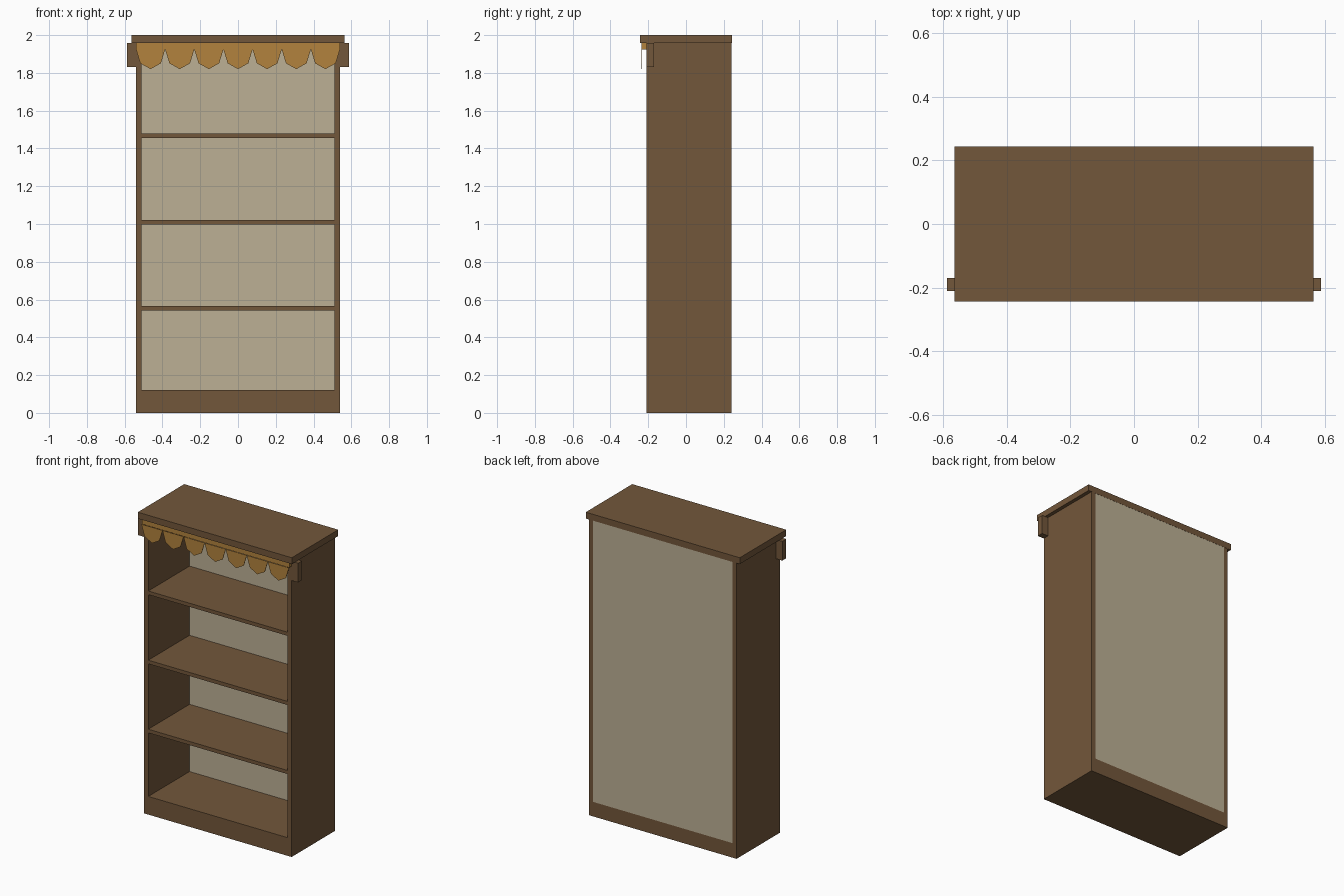
import bpy, bmesh, math

if "Cube" in bpy.data.objects:
    bpy.data.objects.remove(bpy.data.objects["Cube"])


def material(name, rgb):
    m = bpy.data.materials.new(name)
    m.diffuse_color = (*rgb, 1)
    m.use_nodes = True
    m.node_tree.nodes["Principled BSDF"].inputs["Base Color"].default_value = m.diffuse_color
    return m


WOOD = material("brown wood", (0.171, 0.095, 0.043))
PANEL = material("beige panel", (0.507, 0.434, 0.301))
CLOTH = material("golden cloth", (0.448, 0.224, 0.047))


def finish(name, bm, mat):
    bmesh.ops.recalc_face_normals(bm, faces=bm.faces)
    me = bpy.data.meshes.new(name)
    bm.to_mesh(me)
    bm.free()
    me.materials.append(mat)
    ob = bpy.data.objects.new(name, me)
    bpy.context.collection.objects.link(ob)
    return ob


def box(name, x, y, z, mat):
    """Box from (min, max) ranges on each axis."""
    bm = bmesh.new()
    bmesh.ops.create_cube(bm, size=1)
    for v in bm.verts:
        v.co = [r[0] if c < 0 else r[1] for c, r in zip(v.co, (x, y, z))]
    return finish(name, bm, mat)


HALF, INNER = 0.54, 0.51          # outer and inner half width
FRONT, BACK = -0.21, 0.242
PANEL_Y = BACK - 0.02
BOARD = 0.024                     # shelf thickness
BASE_Z, TOP_Z = 0.096, 1.958

# Side walls and the small brackets under the top
for side, s in (("left", -1), ("right", 1)):
    box(side + "_wall", sorted((s * INNER, s * HALF)), (FRONT, BACK), (0, TOP_Z), WOOD)
    box(side + "_bracket", sorted((s * HALF, s * 0.587)), (FRONT, -0.169), (1.83, 1.957), WOOD)

# Plinth, back panel, shelves and top board
box("plinth", (-INNER, INNER), (FRONT, BACK), (0, BASE_Z), WOOD)
box("back_panel", (-INNER, INNER), (PANEL_Y, BACK), (BASE_Z, TOP_Z), PANEL)
for i in range(4):
    z = BASE_Z + (0, 0.445, 0.902, 1.36)[i]
    box(f"shelf_{i + 1}", (-INNER, INNER), (FRONT, PANEL_Y), (z, z + BOARD), WOOD)
box("top_board", (-0.564, 0.564), (-0.243, 0.243), (TOP_Z, 2.0), WOOD)

# Valance rail across the front
box("valance_rail", (-HALF, HALF), (-0.235, FRONT), (1.925, TOP_Z), CLOTH)

# Seven hanging scallops, each a four-sided half round
COUNT, DROP, HANG_Z = 7, 0.105, 1.925
r = HALF / COUNT
for i in range(COUNT):
    cx = -HALF + r * (2 * i + 1)
    bm = bmesh.new()
    arc = [bm.verts.new((cx + r * math.cos(a * math.pi / 4), -0.239,
                         HANG_Z - DROP * math.sin(a * math.pi / 4))) for a in range(5)]
    face = bm.faces.new(arc)
    ext = bmesh.ops.extrude_face_region(bm, geom=[face], use_keep_orig=True)
    moved = [g for g in ext["geom"] if isinstance(g, bmesh.types.BMVert)]
    bmesh.ops.translate(bm, verts=moved, vec=(0, 0.003, 0))
    finish(f"scallop_{i + 1}", bm, CLOTH)
